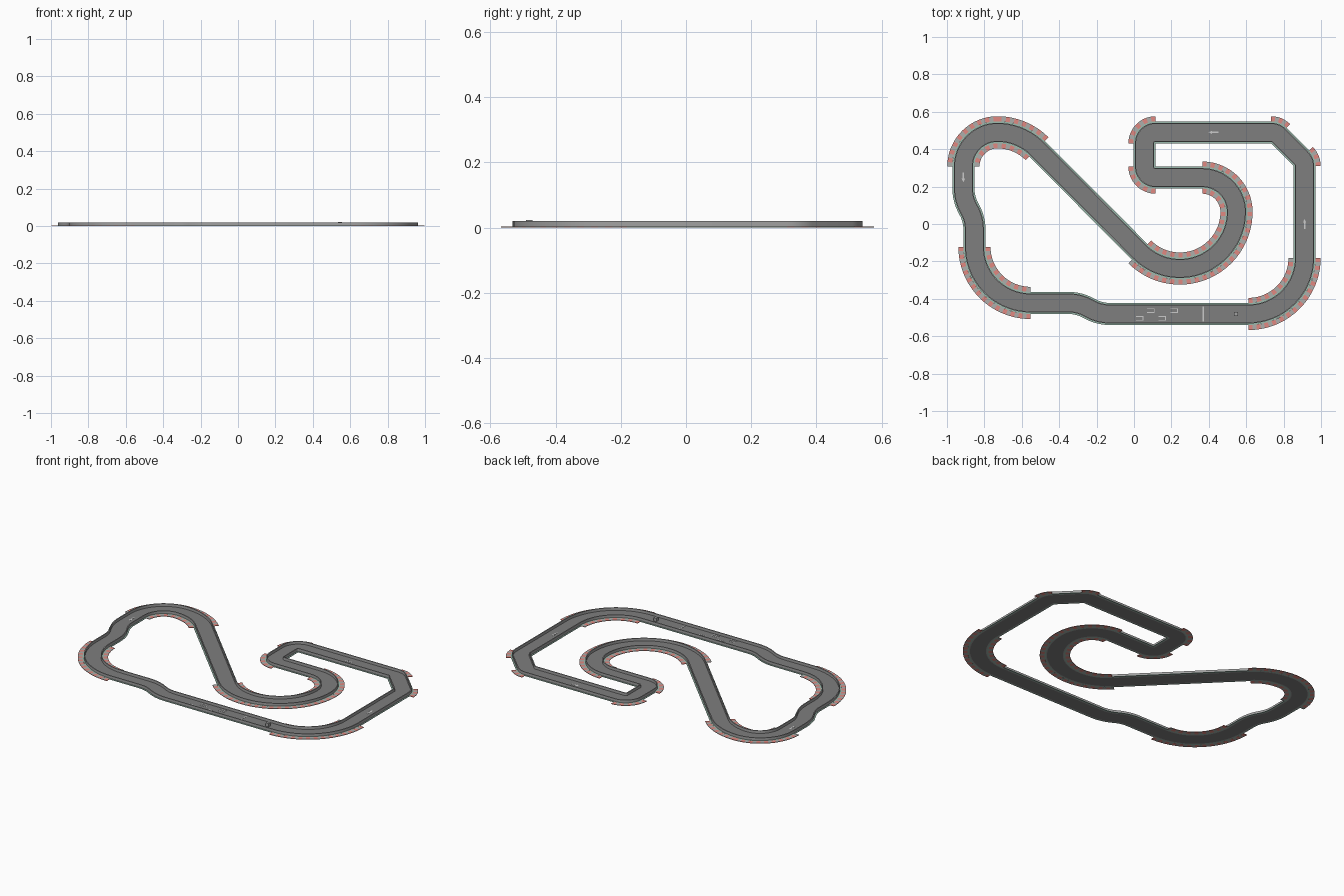
import bpy, bmesh, math
from mathutils import Vector

if "Cube" in bpy.data.objects:
    bpy.data.objects.remove(bpy.data.objects["Cube"])


def material(name, rgb):
    m = bpy.data.materials.new(name)
    m.diffuse_color = (*rgb, 1)
    m.use_nodes = True
    m.node_tree.nodes["Principled BSDF"].inputs["Base Color"].default_value = m.diffuse_color
    return m


ROAD = material("asphalt", (0.21, 0.21, 0.21))
WALL = material("wall_grey", (0.36, 0.36, 0.36))
GREEN = material("verge_green", (0.33, 0.50, 0.42))
RED = material("curb_red", (0.75, 0.25, 0.22))
PALE = material("curb_pale", (0.42, 0.42, 0.41))
WHITE = material("paint", (0.55, 0.55, 0.55))

# Bends in driving order: centre x, centre y, radius, start and end angle, curb sides
BENDS = [
    (0.612, -0.181, 0.300, -90, 0, (1, -1)),
    (0.853, 0.310, 0.059, 0, 45, (1,)),
    (0.733, 0.431, 0.059, 45, 90, (1,)),
    (0.115, 0.431, 0.059, 90, 180, (1,)),
    (0.115, 0.307, 0.059, 180, 270, (1,)),
    (0.365, 0.065, 0.183, 90, 0, (1, -1)),
    (0.245, 0.065, 0.303, 0, -135, (1, -1)),
    (-0.730, 0.190, 0.300, 45, 90, (1, -1)),
    (-0.730, 0.308, 0.182, 90, 180, (1, -1)),
    (-0.692, 0.190, 0.220, 180, 210, ()),
    (-1.073, -0.030, 0.220, 30, 0, ()),
    (-0.553, -0.122, 0.300, 180, 270, (1, -1)),
    (-0.350, -0.642, 0.220, 90, 60, ()),
    (-0.130, -0.261, 0.220, 240, 270, ()),
]


def arc(cx, cy, r, a0, a1, step=5):
    """Points on a bend, each with the normal to the driver's right."""
    n = max(2, round(abs(a1 - a0) / step))
    out = []
    for i in range(n + 1):
        a = math.radians(a0 + (a1 - a0) * i / n)
        d = Vector((math.cos(a), math.sin(a), 0))
        out.append((Vector((cx, cy, 0)) + d * r, d if a1 > a0 else -d))
    return out


def finish(bm, name, mats, smooth=True):
    bmesh.ops.remove_doubles(bm, verts=bm.verts, dist=1e-5)
    bmesh.ops.recalc_face_normals(bm, faces=bm.faces)
    me = bpy.data.meshes.new(name)
    bm.to_mesh(me)
    bm.free()
    for m in mats:
        me.materials.append(m)
    ob = bpy.data.objects.new(name, me)
    bpy.context.collection.objects.link(ob)
    if smooth:
        bpy.context.view_layer.objects.active = ob
        ob.select_set(True)
        bpy.ops.object.shade_smooth_by_angle()
        ob.select_set(False)
    return ob


def sweep(bm, path, o0, o1, z0, z1, closed, stripe=0):
    """Sweep a rectangular section along the path between two side offsets."""
    prof = [(o0, z0), (o1, z0), (o1, z1), (o0, z1)]
    rings = [[bm.verts.new(p + n * o + Vector((0, 0, z))) for o, z in prof]
             for p, n in path]
    count = len(rings) if closed else len(rings) - 1
    for i in range(count):
        a, b = rings[i], rings[(i + 1) % len(rings)]
        for k in range(4):
            f = bm.faces.new((a[k], a[k - 3], b[k - 3], b[k]))
            if stripe:
                f.material_index = (i // stripe) % 2
    if not closed:
        bm.faces.new(rings[0])
        bm.faces.new(rings[-1])


track = [s for b in BENDS for s in arc(*b[:5])]

# Road surface
bm = bmesh.new()
sweep(bm, track, -0.045, 0.045, 0, 0.003, True)
finish(bm, "road", [ROAD])

# Side walls and green verges along both edges
for side, label in ((1, "right"), (-1, "left")):
    bm = bmesh.new()
    sweep(bm, track, side * 0.045, side * 0.051, 0, 0.02, True)
    finish(bm, label + "_wall", [WALL])
    bm = bmesh.new()
    sweep(bm, track, side * 0.051, side * 0.059, 0, 0.003, True)
    finish(bm, label + "_verge", [GREEN])

# Striped curbs on the bends
for i, (cx, cy, r, a0, a1, sides) in enumerate(BENDS):
    for s in sides:
        bm = bmesh.new()
        radius = r + s * 0.0725
        n = max(4, round(radius * math.radians(abs(a1 - a0)) / 0.022))
        path = [(p, (p - Vector((cx, cy, 0))).normalized())
                for p, _ in arc(cx, cy, radius, a0, a1, abs(a1 - a0) / (2 * n))]
        sweep(bm, path, -0.0135, 0.0135, 0, 0.003, False, 2)
        finish(bm, f"curb_{i}_{'outer' if s > 0 else 'inner'}", [RED, PALE], False)


def prism(bm, pts, z0, z1):
    f = bm.faces.new([bm.verts.new((x, y, z0)) for x, y in pts])
    ext = bmesh.ops.extrude_face_region(bm, geom=[f], use_keep_orig=True)
    bmesh.ops.translate(bm, vec=(0, 0, z1 - z0),
                        verts=[v for v in ext["geom"] if isinstance(v, bmesh.types.BMVert)])


def rect(bm, x, y, w, h, z0=0.003, z1=0.004):
    prism(bm, [(x - w / 2, y - h / 2), (x + w / 2, y - h / 2),
               (x + w / 2, y + h / 2), (x - w / 2, y + h / 2)], z0, z1)


# Start line
bm = bmesh.new()
rect(bm, 0.37, -0.481, 0.006, 0.082)
finish(bm, "start_line", [WHITE], False)

# Starting grid brackets
bm = bmesh.new()
for x, y in ((0.03, -0.505), (0.09, -0.463), (0.15, -0.505), (0.215, -0.463)):
    rect(bm, x + 0.018, y, 0.004, 0.024)
    for s in (-1, 1):
        rect(bm, x - 0.002, y + s * 0.01, 0.036, 0.004)
finish(bm, "grid_brackets", [WHITE], False)

# Direction arrows
for i, (x, y, deg) in enumerate(((0.425, 0.49, 180), (0.912, 0, 90), (-0.912, 0.25, 270))):
    bm = bmesh.new()
    c, s = math.cos(math.radians(deg)), math.sin(math.radians(deg))
    shape = [(-0.026, -0.004), (0.008, -0.004), (0.008, -0.009), (0.027, 0),
             (0.008, 0.009), (0.008, 0.004), (-0.026, 0.004)]
    prism(bm, [(x + u * c - v * s, y + u * s + v * c) for u, v in shape], 0.003, 0.004)
    finish(bm, f"arrow_{i}", [WHITE], False)

# Small marker block past the start line
bm = bmesh.new()
rect(bm, 0.545, -0.481, 0.02, 0.02, 0.003, 0.023)
finish(bm, "marker_block", [WALL], False)
